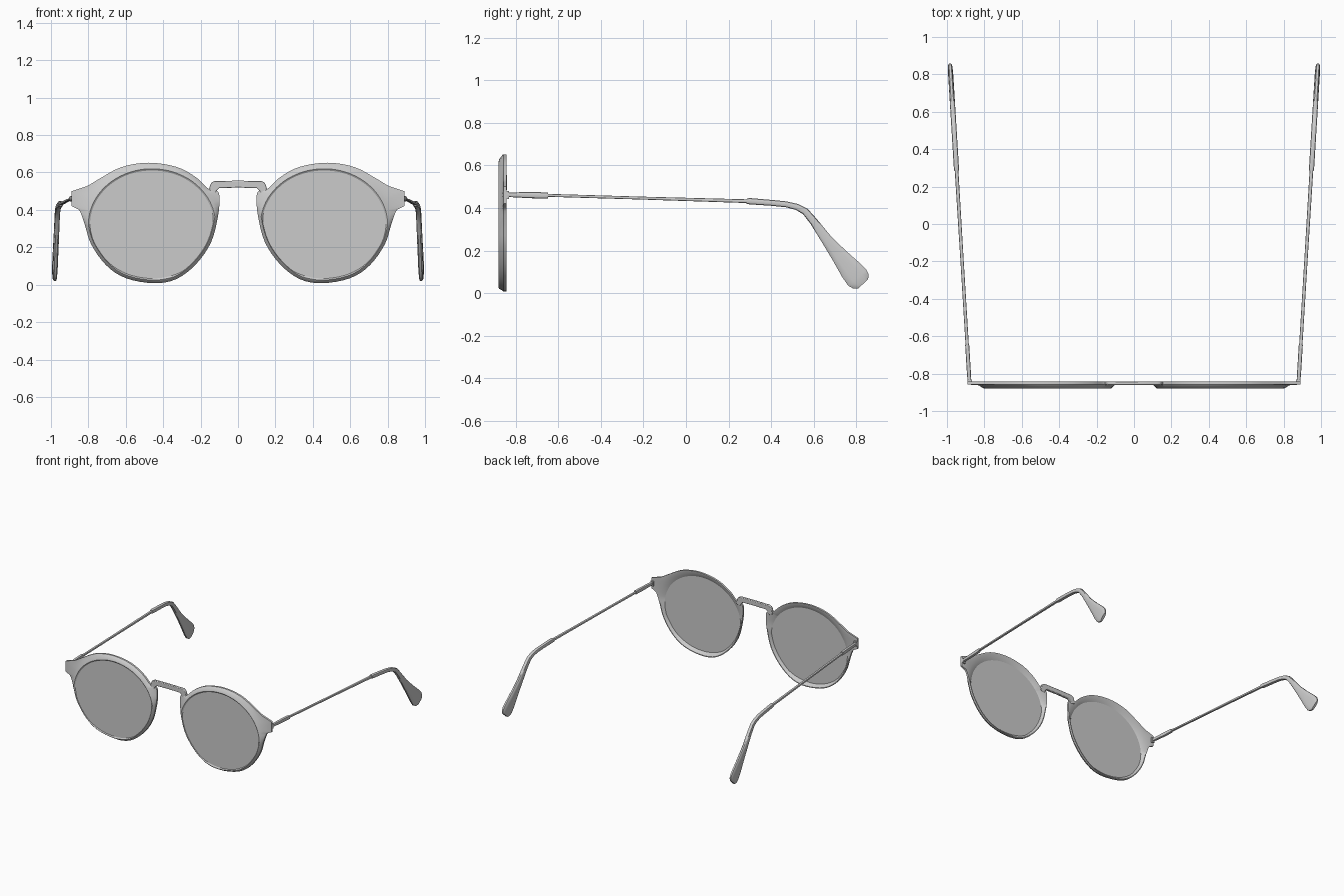
import bpy, bmesh, math
from mathutils import Vector

if "Cube" in bpy.data.objects:
    bpy.data.objects.remove(bpy.data.objects["Cube"])


def make_object(name, verts, faces, angle=35):
    me = bpy.data.meshes.new(name)
    me.from_pydata(verts, [], faces)
    bm = bmesh.new()
    bm.from_mesh(me)
    bmesh.ops.recalc_face_normals(bm, faces=bm.faces)
    bm.to_mesh(me)
    bm.free()
    ob = bpy.data.objects.new(name, me)
    bpy.context.collection.objects.link(ob)
    bpy.ops.object.select_all(action='DESELECT')
    bpy.context.view_layer.objects.active = ob
    ob.select_set(True)
    bpy.ops.object.shade_smooth_by_angle(angle=math.radians(angle))
    return ob


def skin(name, rings, closed=False, angle=35):
    """Join equal-length rings with quads; close into a torus or cap the ends."""
    n, m = len(rings[0]), len(rings)
    verts = [p for r in rings for p in r]
    faces = []
    for k in range(m if closed else m - 1):
        a, b = k * n, (k + 1) % m * n
        faces += [(a + i, a + (i + 1) % n, b + (i + 1) % n, b + i) for i in range(n)]
    if not closed:
        faces += [tuple(range(n)), tuple(range((m - 1) * n, m * n))]
    return make_object(name, verts, faces, angle)


def mirror_x(ob):
    mod = ob.modifiers.new("mirror", 'MIRROR')
    mod.use_axis = (True, False, False)
    return ob


def smooth_loop(pts, straight, steps=4):
    """Closed Catmull-Rom curve, with straight segments where listed."""
    out, n = [], len(pts)
    for i in range(n):
        a, b, c, d = (Vector(pts[(i + k) % n]) for k in (-1, 0, 1, 2))
        for s in range(steps):
            t = s / steps
            if i in straight:
                out.append(b.lerp(c, t))
            else:
                out.append(0.5 * (2 * b + (c - a) * t + (2 * a - 5 * b + 4 * c - d) * t * t
                                  + (3 * b - a - 3 * c + d) * t ** 3))
    return out


# Rim outline (x, z) with the hinge lug at the outer side
outline = [(.155, .51), (.224, .574), (.33, .63), (.48, .652), (.625, .628), (.747, .563),
           (.81, .526), (.89, .50), (.89, .42), (.85, .40), (.82, .323), (.785, .216),
           (.705, .104), (.6, .035), (.45, .008), (.33, .03), (.224, .11), (.144, .227),
           (.107, .366), (.099, .47), (.115, .505)]
outer = smooth_loop(outline, {6, 7, 8})
centre = Vector((.46, .322))
RX, RZ = .328, .286


def offset_loop(reach, margin, y):
    """Lens edge pushed outward by at most reach, staying margin inside the outline."""
    ring = []
    for p in outer:
        d = p - centre
        u = d.normalized()
        r = 1 / math.sqrt((u.x / RX) ** 2 + (u.y / RZ) ** 2)
        r = min(r + reach, d.length - margin)
        q = centre + u * r
        ring.append((q.x, y, q.y))
    return ring


# Dished rim: flat back edge, chamfered front, inner slope down to the lens
rim = skin("rim", [
    offset_loop(9, 0, -.843),
    offset_loop(9, 0, -.858),
    offset_loop(.045, .004, -.863),
    offset_loop(.022, .012, -.877),
    offset_loop(.012, .016, -.88),
    offset_loop(0, .02, -.872),
    offset_loop(0, .02, -.864),
    offset_loop(.045, .006, -.843)], closed=True)
mirror_x(rim)

# Lenses
lens = skin("lens", [offset_loop(.004, .016, -.874), offset_loop(.004, .016, -.864)])
mirror_x(lens)

# Bridge: one flat arch profile between the rims
half = [(.0, .556), (.125, .555), (.142, .546), (.15, .53), (.158, .495),
        (.125, .48), (.113, .505), (.10, .517), (0, .519)]
arch = half + [(-x, z) for x, z in half[-2:0:-1]]
bridge = skin("bridge", [[(x, y, z) for x, z in arch] for y in (-.861, -.841)])
bev = bridge.modifiers.new("bevel", 'BEVEL')
bev.width, bev.segments = .004, 2


def sweep_arm(name, stations, n=12, power=.6):
    """Rounded-box section along an arm; stations are (y, z, half height, half width)."""
    rings = []
    for i, (y, z, h, w) in enumerate(stations):
        a, b = stations[max(i - 1, 0)], stations[min(i + 1, len(stations) - 1)]
        t = Vector((b[0] - a[0], b[1] - a[1])).normalized()
        ring = []
        for k in range(n):
            ang = math.tau * (k + .5) / n
            c, s = math.cos(ang), math.sin(ang)
            dx = w * math.copysign(abs(c) ** power, c)
            dh = h * math.copysign(abs(s) ** power, s)
            yy = y - t.y * dh
            ring.append((.88 + .061 * (yy + .84) + dx, yy, z + t.x * dh))
        rings.append(ring)
    return mirror_x(skin(name, rings))


# Side arms: hinge sleeve, thin wire, curved ear tip
sweep_arm("hinge_sleeve", [(-.85, .462, .010, .010), (-.78, .461, .013, .011),
                           (-.72, .460, .015, .011), (-.648, .459, .014, .011)])
sweep_arm("arm_wire", [(-.66, .4595, .007, .009), (-.2, .446, .007, .009),
                       (.31, .431, .009, .010)])
sweep_arm("ear_tip", [(.285, .432, .013, .013), (.30, .4315, .015, .014),
                      (.40, .424, .014, .014), (.47, .417, .014, .014),
                      (.52, .405, .015, .014), (.56, .384, .017, .014),
                      (.60, .336, .019, .014), (.66, .252, .026, .014),
                      (.72, .176, .039, .014), (.775, .108, .054, .014),
                      (.805, .072, .058, .013), (.822, .054, .050, .012),
                      (.832, .043, .032, .009)])

# Hinge blocks behind the lugs
hinge = skin("hinge_block", [[(x, y, z) for x, z in
                              ((.866, .442), (.890, .442), (.890, .480), (.866, .480))]
                             for y in (-.846, -.832)])
mirror_x(hinge)
